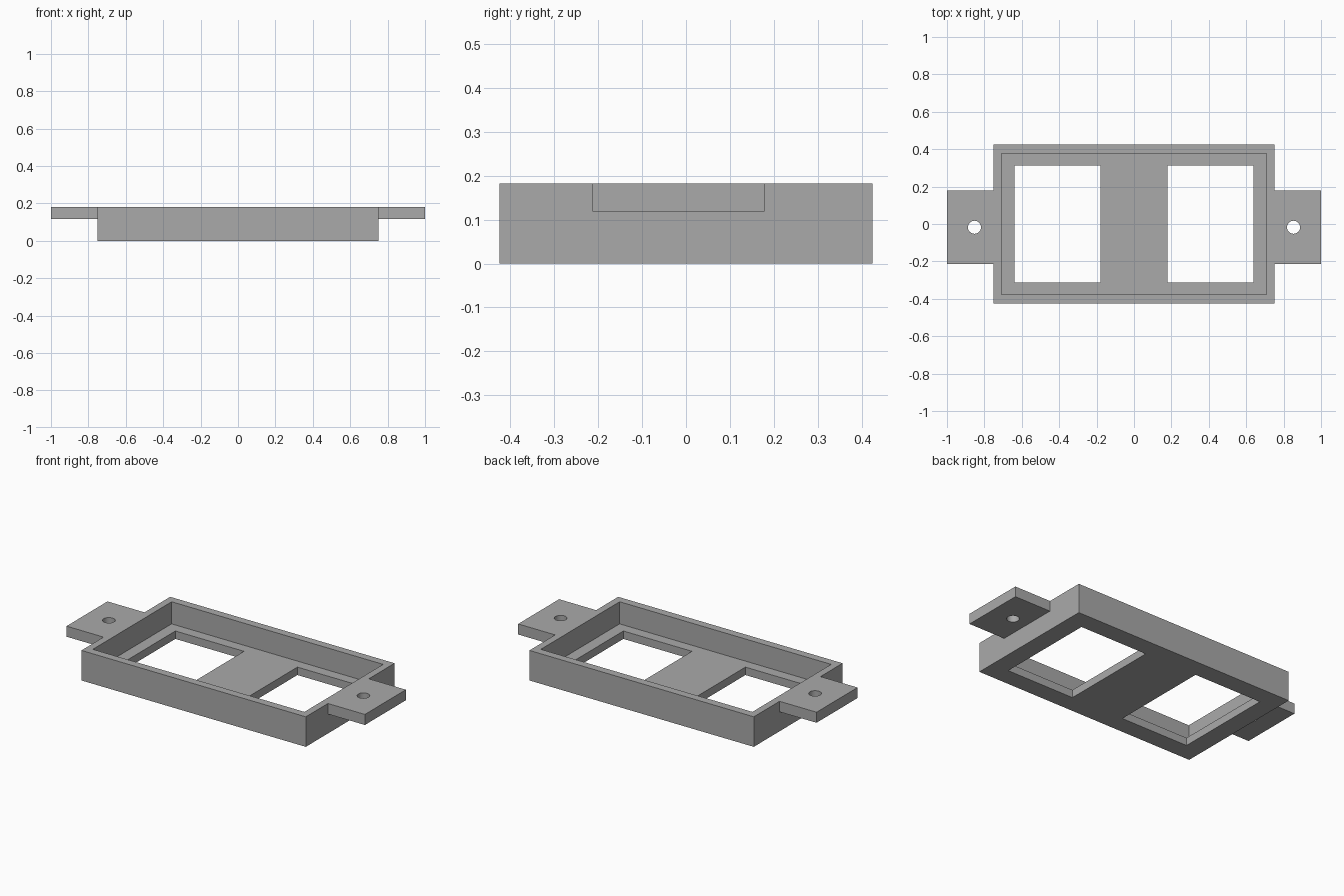
import bpy

if "Cube" in bpy.data.objects:
    bpy.data.objects.remove(bpy.data.objects["Cube"], do_unlink=True)

HEIGHT, FLOOR, TAB_BOTTOM = 0.182, 0.048, 0.118
TAB_Y = -0.0175

grey = bpy.data.materials.new("plain_grey")
grey.use_nodes = True
colour = (0.4, 0.4, 0.4, 1)
grey.diffuse_color = colour
grey.node_tree.nodes["Principled BSDF"].inputs["Base Color"].default_value = colour


def box(name, x, y, z):
    """Box spanning the given (low, high) ranges."""
    spans = (x, y, z)
    bpy.ops.mesh.primitive_cube_add(size=1, location=[sum(s) / 2 for s in spans])
    ob = bpy.context.object
    ob.name = name
    ob.scale = [s[1] - s[0] for s in spans]
    bpy.ops.object.transform_apply(location=True, rotation=False, scale=True)
    ob.data.materials.append(grey)
    return ob


def combine(target, tool, operation):
    """Apply a boolean and discard the helper object."""
    tool.hide_render = True
    mod = target.modifiers.new(operation.lower(), "BOOLEAN")
    mod.operation, mod.solver, mod.object = operation, "EXACT", tool
    bpy.context.view_layer.objects.active = target
    bpy.ops.object.modifier_apply(modifier=mod.name)
    bpy.data.objects.remove(tool, do_unlink=True)


# Outer block with the mounting tabs, one bar passing through it
frame = box("mounting_frame", (-0.752, 0.752), (-0.425, 0.425), (0, HEIGHT))
tabs = box("tab_bar", (-1, 1), (TAB_Y - 0.196, TAB_Y + 0.196), (TAB_BOTTOM, HEIGHT))
combine(frame, tabs, "UNION")

# Open tray recess above the floor
recess = box("recess_cutter", (-0.709, 0.709), (-0.377, 0.377), (FLOOR, HEIGHT + 0.1))
combine(frame, recess, "DIFFERENCE")

# Floor windows and screw holes on both sides
for side in (-1, 1):
    span = sorted((side * 0.179, side * 0.639))
    window = box("window_cutter", span, (-0.313, 0.313), (-0.1, 0.1))
    combine(frame, window, "DIFFERENCE")
    bpy.ops.mesh.primitive_cylinder_add(vertices=32, radius=0.035, depth=0.3,
                                        location=(side * 0.853, TAB_Y, 0.15))
    hole = bpy.context.object
    hole.data.materials.append(grey)
    combine(frame, hole, "DIFFERENCE")

# Smooth hole walls, crisp edges elsewhere
bpy.ops.object.select_all(action="DESELECT")
frame.select_set(True)
bpy.context.view_layer.objects.active = frame
bpy.ops.object.shade_smooth_by_angle()
